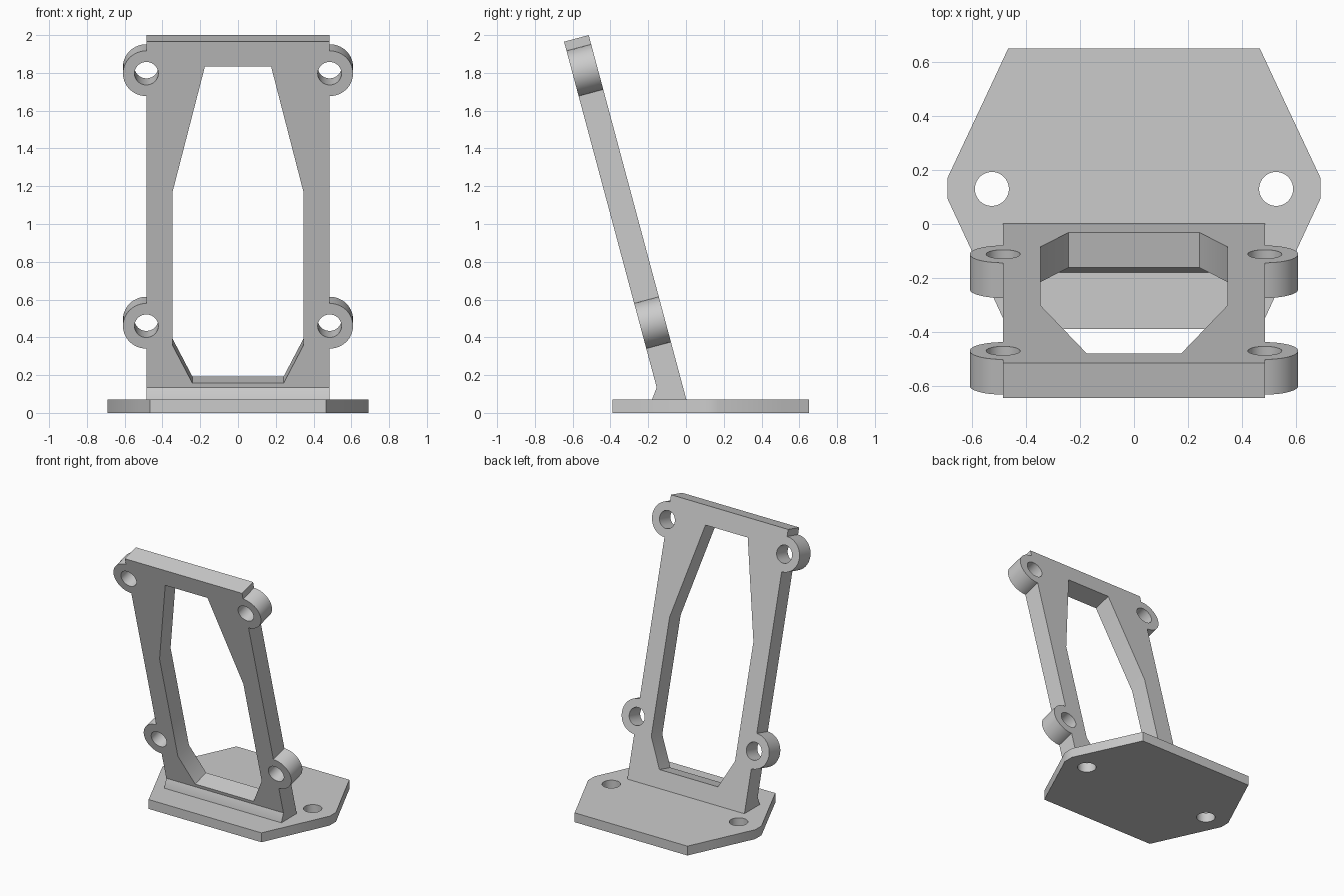
import bpy, bmesh
from math import sin, cos, pi, radians
from mathutils import Matrix, Vector

cube = bpy.data.objects.get("Cube")
if cube:
    bpy.data.objects.remove(cube, do_unlink=True)

grey = bpy.data.materials.new("plain grey")
grey.use_nodes = True
colour = (0.6, 0.6, 0.6, 1)
grey.diffuse_color = colour
grey.node_tree.nodes["Principled BSDF"].inputs["Base Color"].default_value = colour


def arc(x, y, r, start, end, steps=28):
    angles = [start + (end - start) * i / steps for i in range(steps + 1)]
    return [(x + r * cos(a), y + r * sin(a)) for a in angles]


def left_arc(x, y, r):
    """Half circle bulging to -x, from bottom to top."""
    return arc(x, y, r, -pi / 2, -3 * pi / 2)


def right_arc(x, y, r):
    """Half circle bulging to +x, from bottom to top."""
    return arc(x, y, r, -pi / 2, pi / 2)


def both_sides(outlines):
    """Add the mirror image of each outline."""
    return outlines + [[(-x, y) for x, y in reversed(o)] for o in outlines]


def prism(name, outlines, low, high, matrix):
    """Join flat outlines into one sheet, thicken it and place it."""
    bm = bmesh.new()
    for outline in outlines:
        bm.faces.new([bm.verts.new((x, y, low)) for x, y in outline])
    bmesh.ops.remove_doubles(bm, verts=bm.verts[:], dist=0.0001)
    rim = [e for e in bm.edges if e.is_boundary]
    sheet = bm.faces[:]
    up = Vector((0, 0, high - low))
    top = {v: bm.verts.new(v.co + up) for v in bm.verts[:]}
    for face in sheet:
        bm.faces.new([top[v] for v in face.verts])
    for edge in rim:
        a, b = edge.verts
        bm.faces.new([a, b, top[b], top[a]])
    bm.transform(matrix)
    bmesh.ops.recalc_face_normals(bm, faces=bm.faces[:])
    mesh = bpy.data.meshes.new(name)
    bm.to_mesh(mesh)
    bm.free()
    mesh.materials.append(grey)
    obj = bpy.data.objects.new(name, mesh)
    bpy.context.collection.objects.link(obj)
    bpy.ops.object.select_all(action="DESELECT")
    obj.select_set(True)
    bpy.context.view_layer.objects.active = obj
    bpy.ops.object.shade_smooth_by_angle(angle=radians(30))


HOLE = 0.063

# Base plate, each half split through its mounting hole
HX, HY = 0.527, 0.13
low_edge, high_edge = (HX, -0.26), (HX, 0.521)
middle = [(0, -0.39), (0.467, -0.39), low_edge] + left_arc(HX, HY, HOLE)
middle += [high_edge, (0.467, 0.65), (0, 0.65)]
tip = [low_edge, (0.692, 0.095), (0.692, 0.17), high_edge]
tip += reversed(right_arc(HX, HY, HOLE))
prism("base_plate", both_sides([middle, tip]), 0, 0.07, Matrix.Identity(4))

# Leaning frame: post with half-round notches, and round lugs closing them
W, HEIGHT, THICK, LUG = 0.485, 1.998, 0.135, 0.124
window = [(0, 0.128), (0.242, 0.128), (0.347, 0.335), (0.347, 1.173), (0.175, 1.863), (0, 1.863)]
post, lugs = [(0, 0), (W, 0)], []
for s in (0.44, 1.824):
    post += [(W, s - LUG)] + left_arc(W, s, HOLE) + [(W, s + LUG)]
    lugs.append(right_arc(W, s, LUG) + right_arc(W, s, HOLE)[::-1])
post += [(W, HEIGHT), (0, HEIGHT)] + window[::-1]
lean = Matrix.Translation((0, 0.002, 0.07)) @ Matrix.Rotation(radians(105), 4, "X")
prism("leaning_frame", both_sides([post] + lugs), 0, THICK, lean)

# Sloped foot filling the front of the joint
across = Matrix(((0, 0, 1, 0), (1, 0, 0, 0), (0, 1, 0, 0), (0, 0, 0, 1)))
foot = [(-0.155, 0.135), (-0.18, 0.07), (-0.18, 0.05), (-0.08, 0.05)]
prism("front_foot", [foot], -W, W, across)
